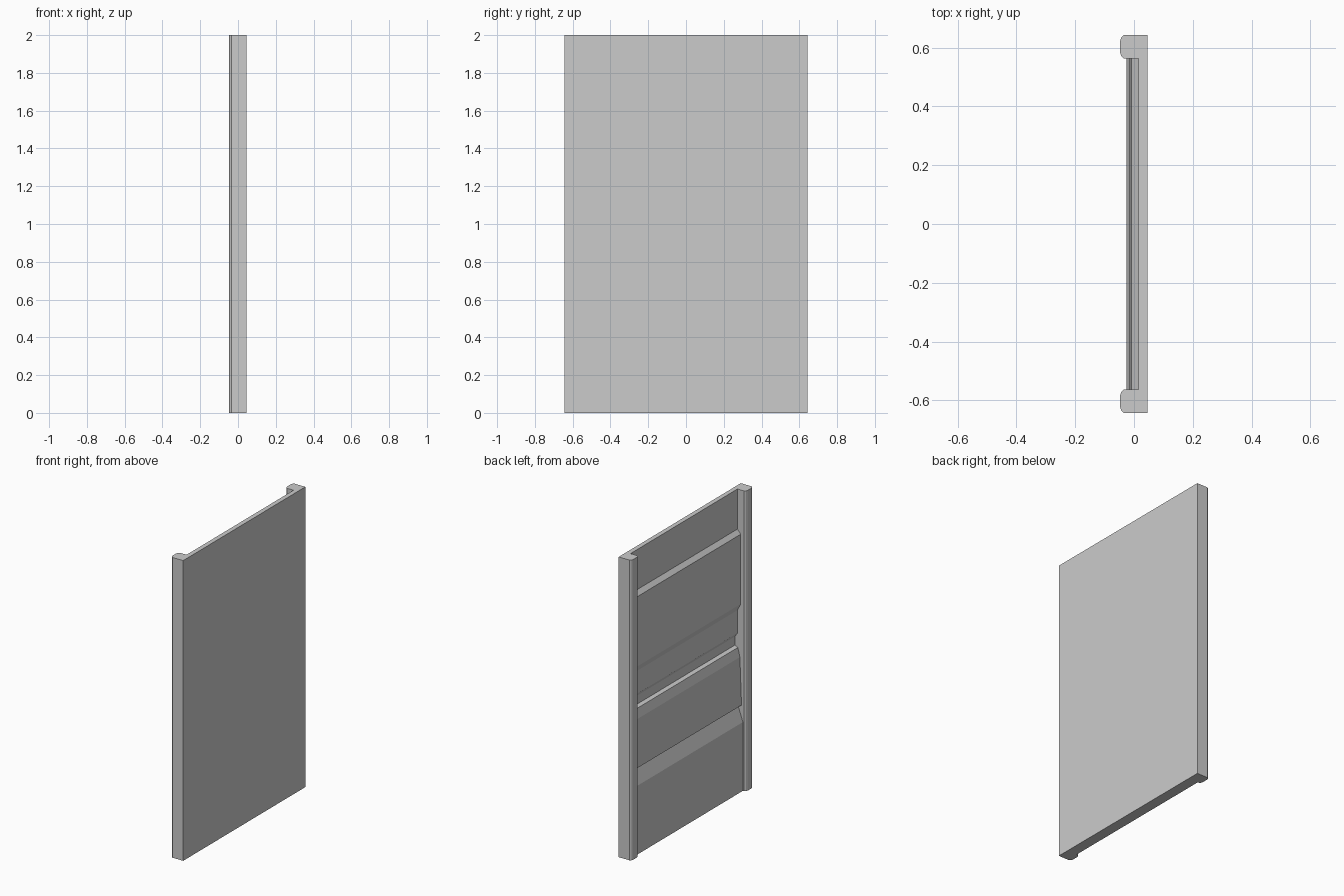
import bpy, bmesh
from mathutils import Vector

if "Cube" in bpy.data.objects:
    bpy.data.objects.remove(bpy.data.objects["Cube"])

BACK = 0.046     # rear plane
INNER = 0.563    # inner side of the posts
OUTER = 0.643    # outer side of the posts


def extrude(name, points, offset):
    """Extrude a closed planar outline along an offset."""
    bm = bmesh.new()
    face = bm.faces.new([bm.verts.new(p) for p in points])
    res = bmesh.ops.extrude_face_region(bm, geom=[face])
    moved = [g for g in res["geom"] if isinstance(g, bmesh.types.BMVert)]
    bmesh.ops.translate(bm, verts=moved, vec=Vector(offset))
    bmesh.ops.recalc_face_normals(bm, faces=bm.faces)
    mesh = bpy.data.meshes.new(name)
    bm.to_mesh(mesh)
    bm.free()
    obj = bpy.data.objects.new(name, mesh)
    bpy.context.collection.objects.link(obj)
    return obj


# Relief panel: side profile (x, z) with raised bands, groove and lower step
profile = [
    (BACK, 0.0), (-0.025, 0.0), (-0.025, 0.458),
    (0.010, 0.558), (-0.015, 0.568),
    (-0.003, 0.885), (0.012, 0.945), (0.034, 0.955),
    (0.034, 1.012), (0.015, 1.04), (0.015, 1.193),
    (-0.009, 1.24), (-0.009, 1.705), (0.015, 1.733),
    (0.015, 2.0), (BACK, 2.0),
]
extrude("relief_panel", [(x, -INNER, z) for x, z in profile], (0, 2 * INNER, 0))

# Side posts: top outline (x, y) with softened front corners
outline = [
    (BACK, INNER), (-0.034, INNER), (-0.043, INNER + 0.008),
    (-0.047, INNER + 0.02), (-0.047, OUTER - 0.02),
    (-0.043, OUTER - 0.008), (-0.034, OUTER), (BACK, OUTER),
]
for side, name in ((1, "left_post"), (-1, "right_post")):
    extrude(name, [(x, side * y, 0) for x, y in outline], (0, 0, 2.0))
